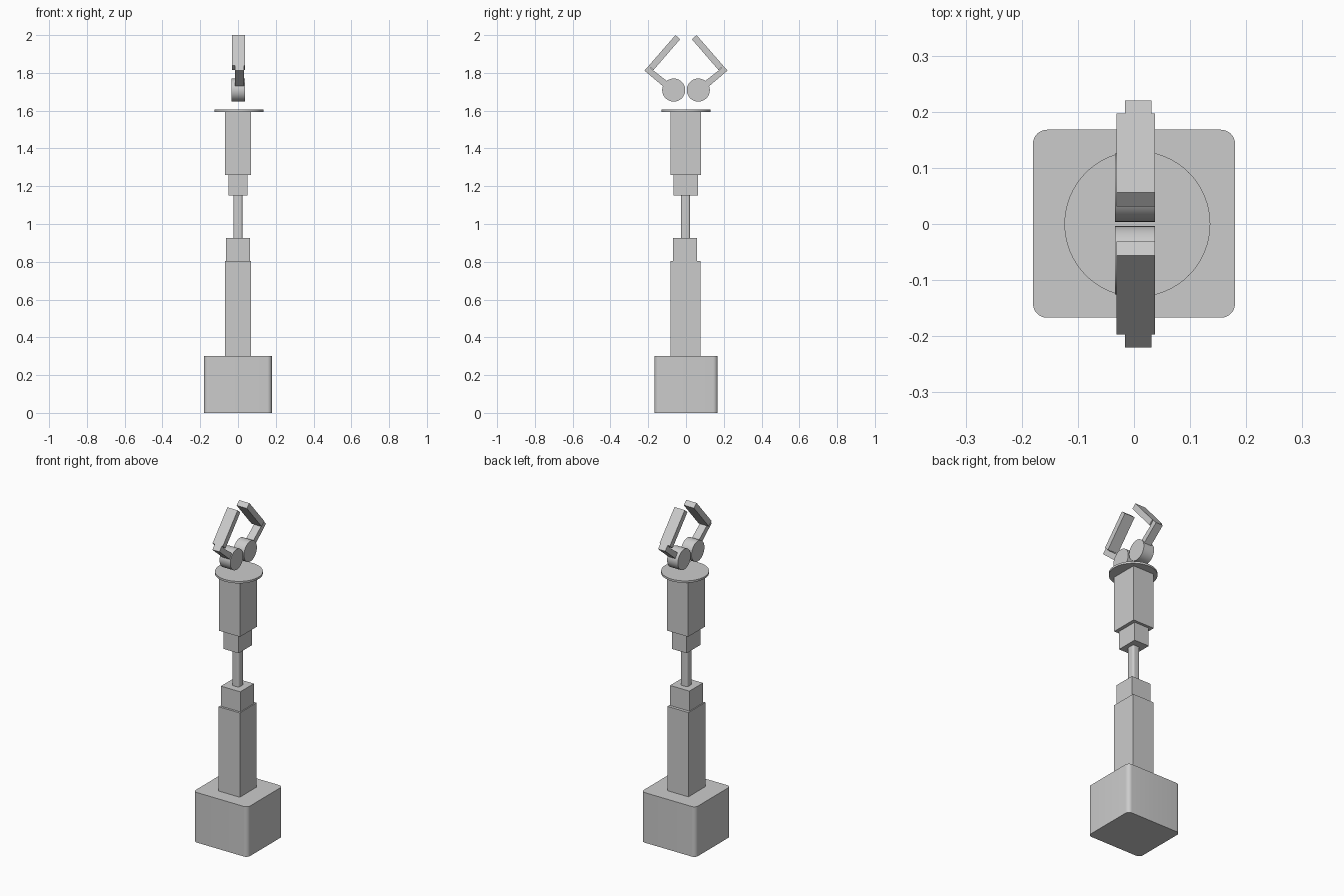
import bpy, bmesh, math
from mathutils import Matrix

if "Cube" in bpy.data.objects:
    bpy.data.objects.remove(bpy.data.objects["Cube"])


def finish(bm, name):
    bmesh.ops.recalc_face_normals(bm, faces=bm.faces[:])
    me = bpy.data.meshes.new(name)
    bm.to_mesh(me)
    bm.free()
    ob = bpy.data.objects.new(name, me)
    bpy.context.collection.objects.link(ob)
    return ob


def smooth(ob):
    bpy.ops.object.select_all(action='DESELECT')
    ob.select_set(True)
    bpy.context.view_layer.objects.active = ob
    bpy.ops.object.shade_smooth_by_angle(angle=math.radians(35))


def box(name, x, y, z, radius=0, segs=8):
    """Box from ranges, with optionally rounded vertical edges."""
    bm = bmesh.new()
    bmesh.ops.create_cube(bm, size=1)
    for v in bm.verts:
        v.co = [(r[0] + r[1]) / 2 + c * (r[1] - r[0]) for r, c in zip((x, y, z), v.co)]
    if radius:
        edges = [e for e in bm.edges if abs(e.verts[0].co.z - e.verts[1].co.z) > 1e-4]
        bmesh.ops.bevel(bm, geom=edges, offset=radius, segments=segs,
                        profile=0.5, affect='EDGES')
    ob = finish(bm, name)
    if radius:
        smooth(ob)
    return ob


def cylinder(name, centre, radius, depth, axis='Z'):
    bm = bmesh.new()
    m = Matrix.Translation(centre)
    if axis == 'X':
        m = m @ Matrix.Rotation(math.pi / 2, 4, 'Y')
    bmesh.ops.create_cone(bm, cap_ends=True, segments=64, radius1=radius,
                          radius2=radius, depth=depth, matrix=m)
    ob = finish(bm, name)
    smooth(ob)
    return ob


def plate(name, outline, x0, x1):
    """Side profile (y, z) extruded along x."""
    bm = bmesh.new()
    f = bm.faces.new([bm.verts.new((x0, y, z)) for y, z in outline])
    r = bmesh.ops.extrude_face_region(bm, geom=[f])
    for v in r['geom']:
        if isinstance(v, bmesh.types.BMVert):
            v.co.x = x1
    return finish(bm, name)


# Base and lower column
box("base", (-0.18, 0.18), (-0.167, 0.168), (0, 0.30), 0.025)
box("lower_column", (-0.07, 0.07), (-0.083, 0.077), (0.30, 0.805))
box("lower_collar", (-0.064, 0.064), (-0.07, 0.059), (0.805, 0.925))

# Connecting rod
box("rod", (-0.024, 0.024), (-0.027, 0.022), (0.925, 1.15), 0.012)

# Upper column and wrist disc
box("upper_collar", (-0.049, 0.049), (-0.065, 0.064), (1.15, 1.26))
box("upper_column", (-0.07, 0.07), (-0.081, 0.08), (1.26, 1.593))
cylinder("wrist_disc", (0.006, 0, 1.599), 0.13, 0.012)

# Gripper: mirrored pair of pivots, links and fingers
for side, s in (("front", -1), ("back", 1)):
    cylinder(side + "_pivot", (0.0015, s * 0.065, 1.709), 0.061, 0.071, 'X')
    link = [(0.22, 1.812), (0.197, 1.838), (0.172, 1.812), (0.08, 1.741), (0.10, 1.711)]
    plate(side + "_link", [(s * y, z) for y, z in link], -0.016, 0.031)
    finger = [(0.197, 1.838), (0.056, 2.0), (0.031, 1.978), (0.172, 1.815)]
    plate(side + "_finger", [(s * y, z) for y, z in finger], -0.031, 0.037)
